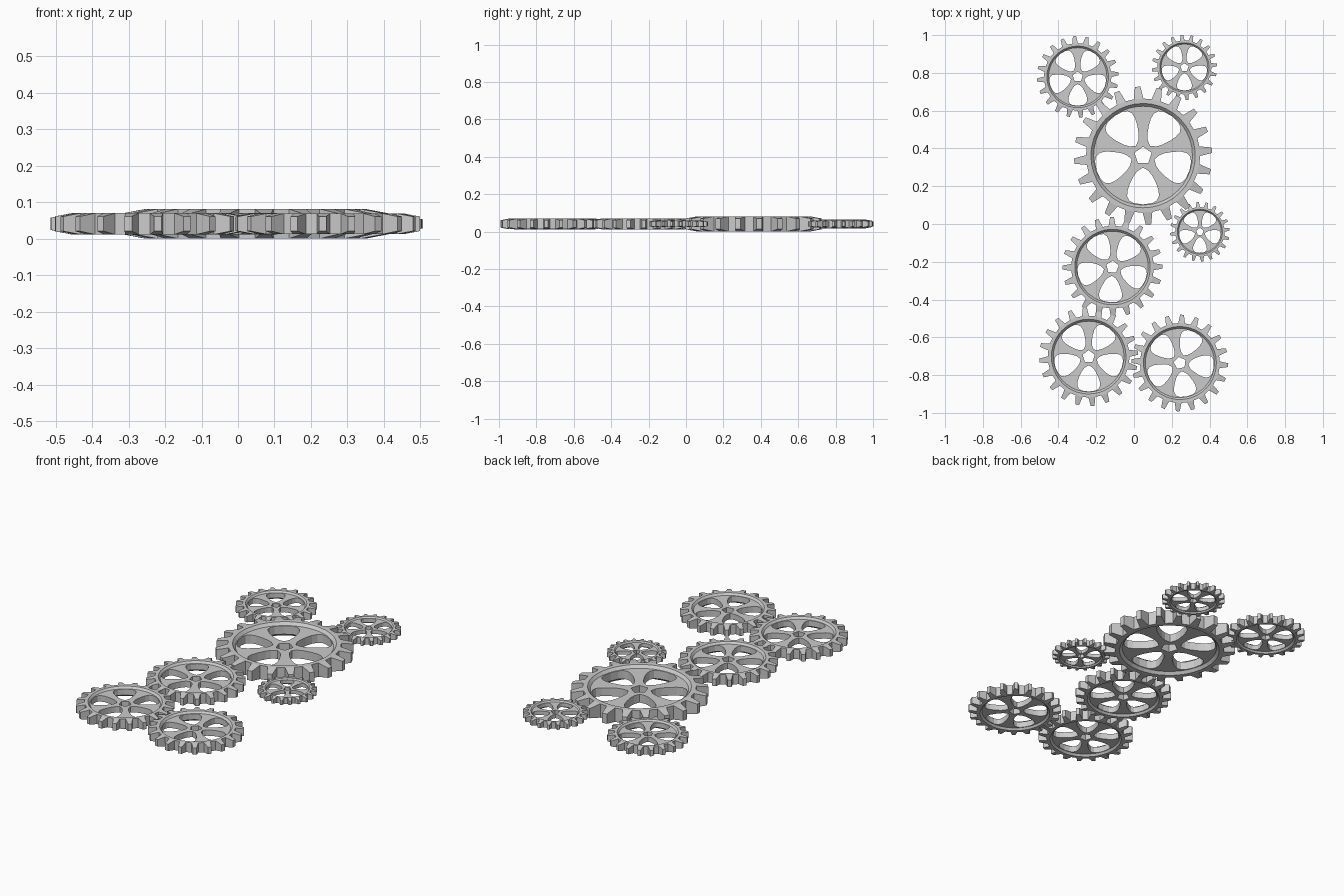
import bpy, bmesh
from math import sin, cos, radians, pi

if "Cube" in bpy.data.objects:
    bpy.data.objects.remove(bpy.data.objects["Cube"])

TEETH, SPOKES = 20, 5
HALF = 0.111          # half thickness of a gear of radius 1


def polar(r, deg, z):
    return (r * cos(radians(deg)), r * sin(radians(deg)), z)


def build_gear(name, x, y, radius, turn):
    bm = bmesh.new()
    # rim: closed cross-section swept round, two steps per tooth
    section = [(0.825, HALF), (0.755, HALF), (0.715, HALF * 0.6),
               (0.715, -HALF * 0.6), (0.755, -HALF), (0.825, -HALF)]
    pitch = 360 / TEETH
    wide, tip = pitch * 0.27, pitch * 0.125
    rings = []
    for t in range(TEETH):
        for side in (-1, 1):
            a = turn + 4.5 + t * pitch + side * wide
            rings.append([bm.verts.new(polar(r, a, z)) for r, z in section])
    n = len(rings)
    for i in range(n):
        a, b = rings[i], rings[(i + 1) % n]
        for j in range(6):
            k = (j + 1) % 6
            if j == 5 and i % 2 == 0:
                # tooth: tapers in width and thickness towards its tip
                mid = turn + 4.5 + (i // 2) * pitch
                h = HALF * 0.7
                base = [a[5], b[5], b[0], a[0]]
                end = [bm.verts.new(polar(1.0, mid + s * tip, z))
                       for s, z in ((-1, -h), (1, -h), (1, h), (-1, h))]
                for m in range(4):
                    q = (m + 1) % 4
                    bm.faces.new((base[m], base[q], end[q], end[m]))
                bm.faces.new(end)
            else:
                bm.faces.new((a[j], a[k], b[k], b[j]))
    # web: five flared spokes joined at the hub and at the rim
    outline = [(0.13, 36), (0.175, 36), (0.20, 25), (0.24, 16), (0.32, 11.5),
               (0.44, 10.8), (0.55, 12), (0.63, 14.5), (0.68, 19),
               (0.70, 25), (0.705, 36), (0.735, 36)]
    cols = 6
    web_top = HALF * 0.6
    for s in range(SPOKES):
        centre = turn + 90 + s * 360 / SPOKES
        levels = []
        for z in (web_top, -web_top):
            levels.append([[bm.verts.new(polar(
                r if r > 0.14 else r * cos(radians(36)) / cos(radians(36 - abs(f * half))),
                centre + f * half, z))
                for f in [2 * c / cols - 1 for c in range(cols + 1)]] for r, half in outline])
        top, low = levels
        for i in range(len(outline) - 1):
            for c in range(cols):
                for g in (top, low):
                    bm.faces.new((g[i][c], g[i + 1][c], g[i + 1][c + 1], g[i][c + 1]))
            if outline[i][1] < 36 or outline[i + 1][1] < 36:
                for c in (0, cols):
                    bm.faces.new((top[i][c], top[i + 1][c], low[i + 1][c], low[i][c]))
        for c in range(cols):   # wall of the hub hole
            bm.faces.new((top[0][c], top[0][c + 1], low[0][c + 1], low[0][c]))
    bmesh.ops.remove_doubles(bm, verts=bm.verts, dist=1e-4)
    bmesh.ops.recalc_face_normals(bm, faces=bm.faces)
    mesh = bpy.data.meshes.new(name)
    bm.to_mesh(mesh)
    bm.free()
    ob = bpy.data.objects.new(name, mesh)
    bpy.context.collection.objects.link(ob)
    ob.location = (x, y, 0.041)
    ob.scale = (radius,) * 3


# name, x, y, outer radius, rotation
gears = [
    ("large_gear", 0.048, 0.362, 0.366, 0),
    ("upper_left_gear", -0.298, 0.779, 0.216, 0),
    ("upper_right_gear", 0.267, 0.829, 0.173, 0),
    ("small_side_gear", 0.349, -0.041, 0.158, 0),
    ("middle_gear", -0.114, -0.228, 0.265, -4),
    ("lower_left_gear", -0.240, -0.702, 0.262, 0),
    ("lower_right_gear", 0.243, -0.736, 0.256, 11),
]
for g in gears:
    build_gear(*g)
